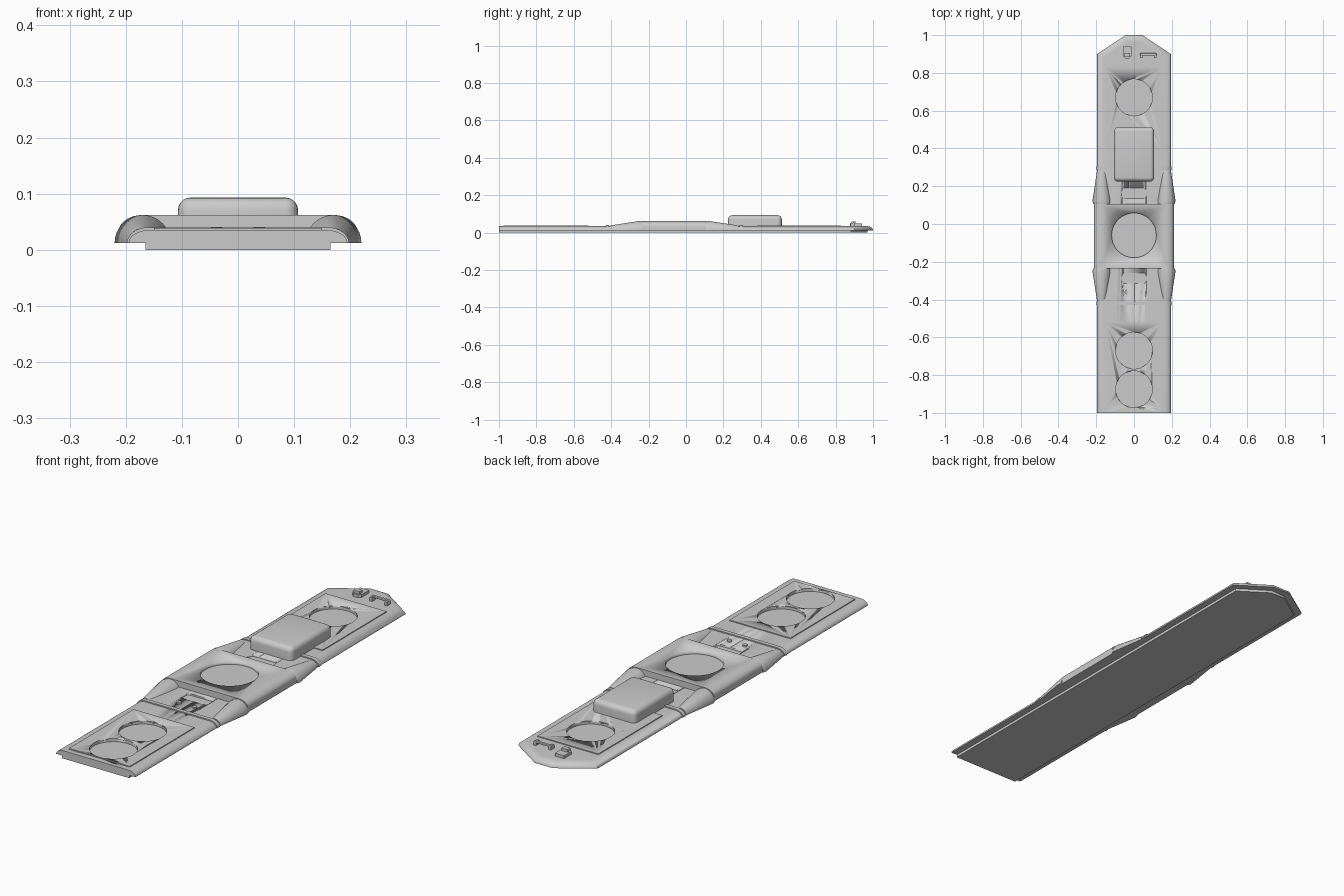
import bpy, bmesh, math
from mathutils import Vector

cube = bpy.data.objects.get("Cube")
if cube:
    bpy.data.objects.remove(cube, do_unlink=True)

grey = bpy.data.materials.new("plain_grey")
grey.use_nodes = True
colour = (0.6, 0.6, 0.6, 1)
grey.diffuse_color = colour
grey.node_tree.nodes["Principled BSDF"].inputs["Base Color"].default_value = colour


def finish(name, bm, smooth=True):
    bmesh.ops.recalc_face_normals(bm, faces=bm.faces)
    mesh = bpy.data.meshes.new(name)
    bm.to_mesh(mesh)
    bm.free()
    mesh.materials.append(grey)
    ob = bpy.data.objects.new(name, mesh)
    bpy.context.collection.objects.link(ob)
    if smooth:
        bpy.ops.object.select_all(action='DESELECT')
        ob.select_set(True)
        bpy.context.view_layer.objects.active = ob
        bpy.ops.object.shade_smooth_by_angle(angle=math.radians(35))
    return ob


def loft(name, rings):
    """Skin a list of equal closed rings and cap both ends."""
    bm = bmesh.new()
    loops = [[bm.verts.new(p) for p in ring] for ring in rings]
    n = len(loops[0])
    for a, b in zip(loops, loops[1:]):
        for i in range(n):
            j = (i + 1) % n
            bm.faces.new((a[i], a[j], b[j], b[i]))
    bm.faces.new(loops[0])
    bm.faces.new(loops[-1])
    return finish(name, bm)


def box(name, x, y, z, bevel=0, keep_bottom=False, upright=False):
    """Box from (min, max) pairs, with optional rounded edges."""
    bm = bmesh.new()
    bmesh.ops.create_cube(bm, size=1)
    for v in bm.verts:
        v.co = Vector([lo + (c + 0.5) * (hi - lo) for c, (lo, hi) in zip(v.co, (x, y, z))])
    if bevel:
        edges = bm.edges[:]
        if keep_bottom:
            edges = [e for e in edges if max(v.co.z for v in e.verts) > z[0] + 1e-5]
        if upright:
            edges = [e for e in edges if abs(e.verts[0].co.z - e.verts[1].co.z) > 1e-5]
        bmesh.ops.bevel(bm, geom=edges, offset=bevel, segments=5, profile=0.5, affect='EDGES')
    return finish(name, bm)


def disc(name, x, y, z0, z1, r, sides=64):
    ring = [(x + r * math.cos(i * math.tau / sides), y + r * math.sin(i * math.tau / sides))
            for i in range(sides)]
    return loft(name, [[(px, py, z) for px, py in ring] for z in (z0, z1)])


def cut(target, cutter):
    mod = target.modifiers.new("cut", 'BOOLEAN')
    mod.operation = 'DIFFERENCE'
    mod.solver = 'EXACT'
    mod.object = cutter
    bpy.context.view_layer.objects.active = target
    bpy.ops.object.modifier_apply(modifier=mod.name)


def remove(ob):
    bpy.data.objects.remove(ob, do_unlink=True)


def hull_outline(d, z):
    """Hull plan with a clipped rear, inset by d everywhere but the front."""
    half = [(0.195 - d, -1), (0.195 - d, 0.9 - 0.55 * d), (0.045 - 0.3 * d, 1 - d)]
    pts = half + [(-x, y) for x, y in reversed(half)]
    return [(x, y, z) for x, y in pts]


BASE, DECK, PANEL, ROOF = 0.012, 0.035, 0.039, 0.062

# Keel and main hull with rolled upper edges
loft("keel", [hull_outline(0.03, 0), hull_outline(0.03, BASE + 0.001)])
rolled = []
for i in range(9):
    t = i / 8 * math.pi / 2
    rolled.append(hull_outline(0.036 * (1 - math.cos(t)), BASE + (DECK - BASE) * math.sin(t)))
hull = loft("hull", rolled)

# Raised deck plates
front_plate = box("front_plate", (-0.15, 0.15), (-0.975, -0.52), (DECK - 0.002, PANEL))
rear_plate = box("rear_plate", (-0.15, 0.15), (0.38, 0.83), (DECK - 0.002, PANEL))

# Raised middle section, rolled along both sides
half = [(0.212, BASE), (0.212, 0.034)]
for i in range(1, 9):
    t = i / 8 * math.pi / 2
    half.append((0.17 + 0.042 * math.cos(t), 0.034 + (ROOF - 0.034) * math.sin(t)))
profile = half + [(-x, z) for x, z in reversed(half)]
middle = loft("middle_section", [[(x, y, z) for x, z in profile] for y in (-0.235, 0.107)])

# Round recesses
for plate, y in ((front_plate, -0.875), (front_plate, -0.67), (rear_plate, 0.67)):
    cutter = disc("cutter", 0, y, 0.025, 0.1, 0.097)
    cut(plate, cutter)
    cut(hull, cutter)
    remove(cutter)
cutter = disc("cutter", 0, -0.06, 0.048, 0.1, 0.118)
cut(middle, cutter)
remove(cutter)

# Shallow slots beside the middle section
for y0, y1 in ((-0.315, -0.26), (0.135, 0.19)):
    cutter = box("cutter", (-0.065, 0.065), (y0, y1), (0.028, 0.1), 0.015, upright=True)
    cut(hull, cutter)
    remove(cutter)

# Tapered fairings at the four corners of the middle section
for end, y0, y1 in (("front", -0.25, -0.405), ("rear", 0.122, 0.28)):
    for side, s in (("left", 1), ("right", -1)):
        rings = []
        inner = -0.235 if y0 < 0 else 0.107
        for y, cx, r in ((inner, 0.168, 0.048), (y0, 0.17, 0.05), (y1, 0.17, 0.026)):
            rings.append([(s * (cx + r * math.cos(i * math.pi / 16)), y,
                           BASE + r * math.sin(i * math.pi / 16)) for i in range(17)])
        loft(f"{end}_{side}_fairing", rings)

# Cross ribs that follow the hull section
for name, y in (("front_rib", -0.42), ("rear_rib", 0.295)):
    half = []
    for i in range(9):
        t = i / 8 * math.pi / 2
        half.append((0.16 + 0.038 * math.cos(t), BASE + 0.028 * math.sin(t)))
    section = half + [(-x, z) for x, z in reversed(half)]
    loft(name, [[(x, y + d, z) for x, z in section] for d in (-0.009, 0.009)])

# Roof box
box("roof_box", (-0.107, 0.107), (0.225, 0.512), (DECK - 0.002, 0.093), 0.022, keep_bottom=True)

# Pins on the front deck
for side, x in (("left", 0.038), ("right", -0.038)):
    disc(side + "_pin", x, -0.36, DECK - 0.002, DECK + 0.006, 0.01, 16)

# Latch at the rear: clipped plate with a small block on it
plan = [(-0.058, 0.94), (-0.013, 0.94), (-0.013, 0.888), (-0.024, 0.877),
        (-0.047, 0.877), (-0.058, 0.888)]
loft("latch", [[(x, y, z) for x, y in plan] for z in (DECK - 0.002, 0.048)])
box("latch_block", (-0.05, -0.021), (0.885, 0.905), (0.046, 0.06))

# Grab handle at the rear
box("handle_bar", (0.032, 0.118), (0.892, 0.904), (0.046, 0.055), 0.003)
for side, x in (("left", 0.112), ("right", 0.038)):
    box(side + "_handle_foot", (x - 0.006, x + 0.006), (0.88, 0.904), (DECK - 0.002, 0.052))
